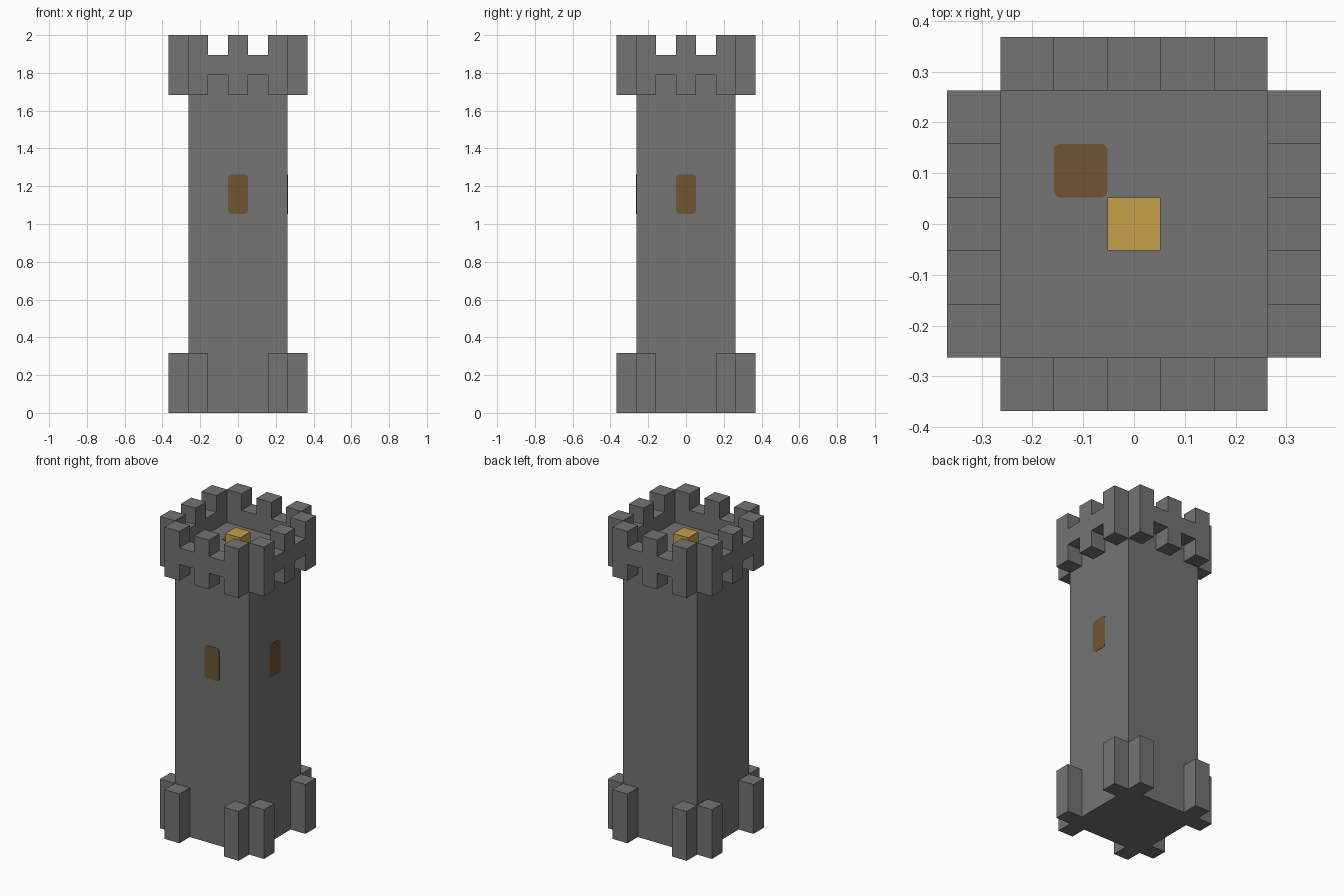
import bpy
import bmesh
from math import pi
from mathutils import Matrix, Vector

cube = bpy.data.objects.get("Cube")
if cube:
    bpy.data.objects.remove(cube, do_unlink=True)

U = 2 / 19            # one building block
HALF = 2.5            # half the tower width, in blocks
PLATE = 0.02          # thickness of painted plates, in blocks


def material(name, rgb):
    mat = bpy.data.materials.new(name)
    mat.use_nodes = True
    mat.diffuse_color = (*rgb, 1)
    mat.node_tree.nodes["Principled BSDF"].inputs["Base Color"].default_value = (*rgb, 1)
    return mat


stone = material("grey_stone", (0.172, 0.172, 0.172))
wood = material("dark_brown_wood", (0.16, 0.09, 0.034))
gold = material("gold", (0.56, 0.355, 0.067))


def prism(name, outline, depth, mat, matrix):
    """Extrude an outline drawn in local x-z by depth towards local -y."""
    bm = bmesh.new()
    face = bm.faces.new([bm.verts.new((x, 0, z)) for x, z in outline])
    grown = bmesh.ops.extrude_face_region(bm, geom=[face])["geom"]
    moved = [g for g in grown if isinstance(g, bmesh.types.BMVert)]
    bmesh.ops.translate(bm, verts=moved, vec=(0, -depth, 0))
    bmesh.ops.recalc_face_normals(bm, faces=bm.faces)
    bm.transform(Matrix.Scale(U, 4) @ matrix)
    mesh = bpy.data.meshes.new(name)
    bm.to_mesh(mesh)
    bm.free()
    mesh.materials.append(mat)
    obj = bpy.data.objects.new(name, mesh)
    bpy.context.collection.objects.link(obj)
    return obj


def rect(x0, x1, z0, z1):
    return [(x0, z0), (x1, z0), (x1, z1), (x0, z1)]


def clipped_rect(x0, x1, z0, z1, c):
    """Rectangle with rounded-off corners."""
    k = c * 0.3
    pts = []
    for x, z, sx, sz in ((x0, z0, 1, 1), (x1, z0, -1, 1), (x1, z1, -1, -1), (x0, z1, 1, -1)):
        corner = [(x, z + sz * c), (x + sx * k, z + sz * k), (x + sx * c, z)]
        pts += corner if sx == sz else corner[::-1]
    return pts


def wall(turn):
    """Frame of one tower side; turn 0 is the front, 1 is +x."""
    return Matrix.Rotation(turn * pi / 2, 4, "Z") @ Matrix.Translation((0, -HALF, 0))


# Tower body, its top is the roof floor
prism("tower_body", rect(-HALF, HALF, 0, 17), 2 * HALF, stone, Matrix.Translation((0, HALF, 0)))

# Parapet outline: tall merlons joined by a low band
upper, lower = [], []
for col in range(5):
    tall = col % 2 == 0
    for x in (col - HALF, col + 1 - HALF):
        upper.append((x, 19 if tall else 18))
        lower.append((x, 16 if tall else 17))
parapet = upper + lower[::-1]

# Parapet and foot buttresses on every side
for turn, side in enumerate(("front", "right", "back", "left")):
    prism(side + "_parapet", parapet, 1, stone, wall(turn))
    for x, end in ((-HALF, "a"), (HALF - 1, "b")):
        prism(f"{side}_buttress_{end}", rect(x, x + 1, 0, 3), 1, stone, wall(turn))

# Shuttered windows on two sides
for turn, side in enumerate(("front", "right")):
    prism(side + "_window", clipped_rect(-0.5, 0.5, 10, 12, 0.17), PLATE, wood, wall(turn))

# Trapdoor in the roof floor
lay_flat = Matrix.Translation((-1, 1, 17)) @ Matrix.Rotation(-pi / 2, 4, "X")
trapdoor = prism("trapdoor", clipped_rect(-0.5, 0.5, -0.5, 0.5, 0.1), PLATE, wood,
                 Matrix.Translation((0, 0, PLATE)) @ lay_flat)
lowest = min(v.co.z for v in trapdoor.data.vertices)
trapdoor.data.transform(Matrix.Translation(Vector((0, 0, 17 * U - lowest))))

# Gold block in the middle of the roof
prism("gold_block", rect(-0.5, 0.5, 17, 18), 1, gold, Matrix.Translation((0, 0.5, 0)))
